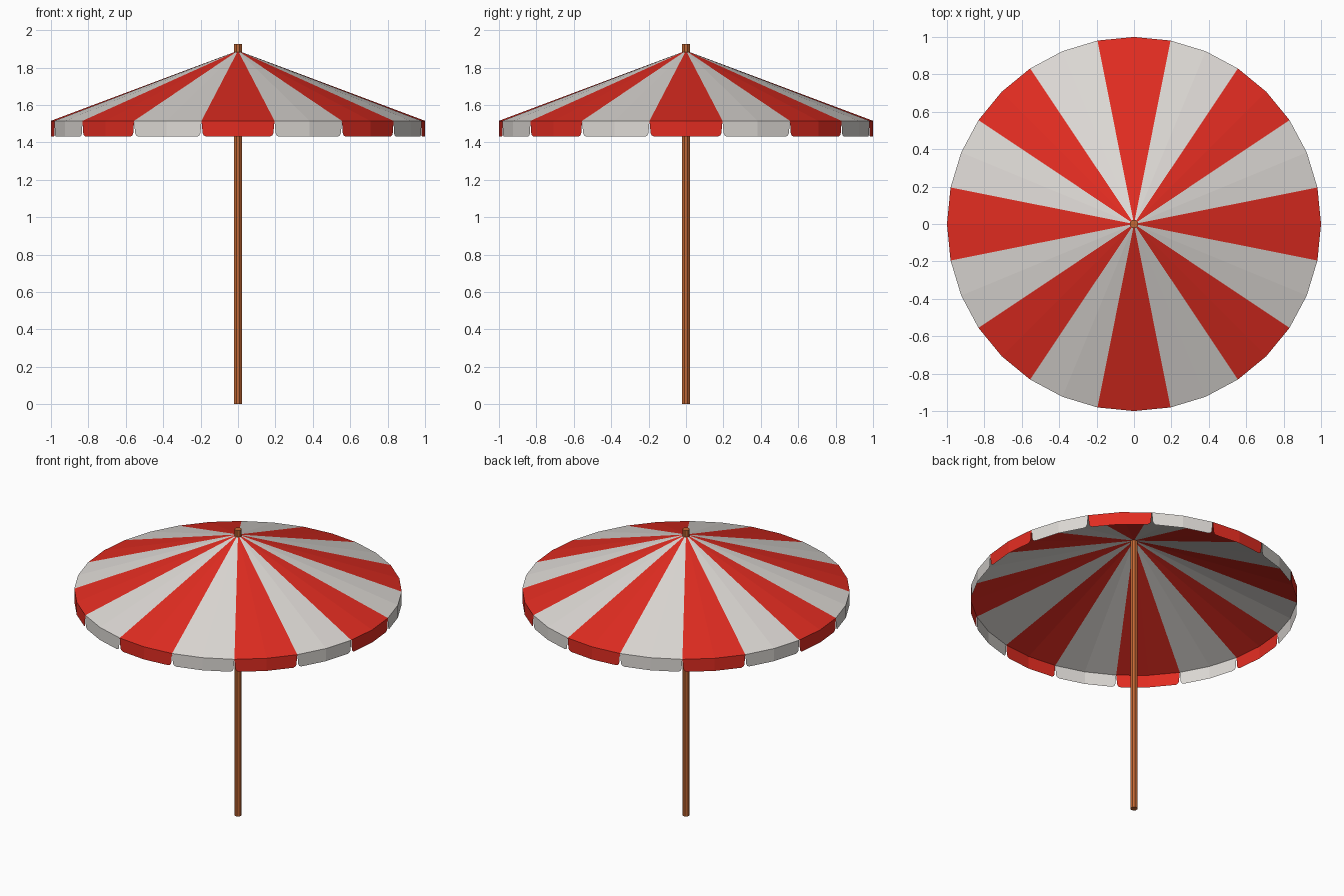
import bpy, bmesh
from math import sin, cos, pi

if "Cube" in bpy.data.objects:
    bpy.data.objects.remove(bpy.data.objects["Cube"])

STRIPES, RADIUS = 16, 1.0
APEX_Z, RIM_Z, HEM_Z = 1.89, 1.515, 1.43


def material(name, color):
    m = bpy.data.materials.new(name)
    m.diffuse_color = (*color, 1)
    m.use_nodes = True
    m.node_tree.nodes["Principled BSDF"].inputs["Base Color"].default_value = m.diffuse_color
    return m


red = material("red_cloth", (0.75, 0.025, 0.015))
white = material("white_cloth", (0.72, 0.69, 0.66))
wood = material("wood", (0.55, 0.14, 0.035))


def finish(name, bm, mats):
    mesh = bpy.data.meshes.new(name)
    bm.to_mesh(mesh)
    bm.free()
    for m in mats:
        mesh.materials.append(m)
    obj = bpy.data.objects.new(name, mesh)
    bpy.context.collection.objects.link(obj)
    return obj


def rim_point(u, z):
    # u counts 32-gon corners; fractions lie on the straight edge between corners
    step = 2 * pi / (2 * STRIPES)
    i = int(u // 1)
    f = u - i
    a, b = i * step, (i + 1) * step
    return (RADIUS * (cos(a) * (1 - f) + cos(b) * f),
            RADIUS * (sin(a) * (1 - f) + sin(b) * f), z)


# Canopy: shallow 32-sided cone, two facets per stripe
bm = bmesh.new()
apex = bm.verts.new((0, 0, APEX_Z))
rim = [bm.verts.new(rim_point(i, RIM_Z)) for i in range(2 * STRIPES)]
for i in range(2 * STRIPES):
    f = bm.faces.new((apex, rim[i], rim[(i + 1) % len(rim)]))
    f.material_index = ((i + 1) // 2) % 2
finish("canopy", bm, [red, white])

# Valance: hanging flaps with rounded lower corners, (offset along edge, height)
half = [(0.0, RIM_Z), (0.03, HEM_Z + 0.02), (0.06, HEM_Z + 0.007), (0.13, HEM_Z)]
bm = bmesh.new()
for s in range(STRIPES):
    start = 2 * s - 1
    for side in (0, 1):
        pts = [(o if side == 0 else 2 - o, z) for o, z in half]
        pts += [(1, HEM_Z), (1, RIM_Z)]
        if side:
            pts.reverse()
        # shift by a whole turn so the corner index stays positive
        f = bm.faces.new([bm.verts.new(rim_point(start + u + 32 - (1e-9 if side else 0), z))
                          for u, z in pts])
        f.material_index = s % 2
bmesh.ops.remove_doubles(bm, verts=bm.verts, dist=0.0005)
finish("valance", bm, [red, white])

# Pole
bpy.ops.mesh.primitive_cylinder_add(vertices=8, radius=0.023, depth=1.927,
                                    location=(0, 0, 1.927 / 2),
                                    rotation=(0, 0, pi / 8))
pole = bpy.context.object
pole.name = "pole"
pole.data.materials.append(wood)
